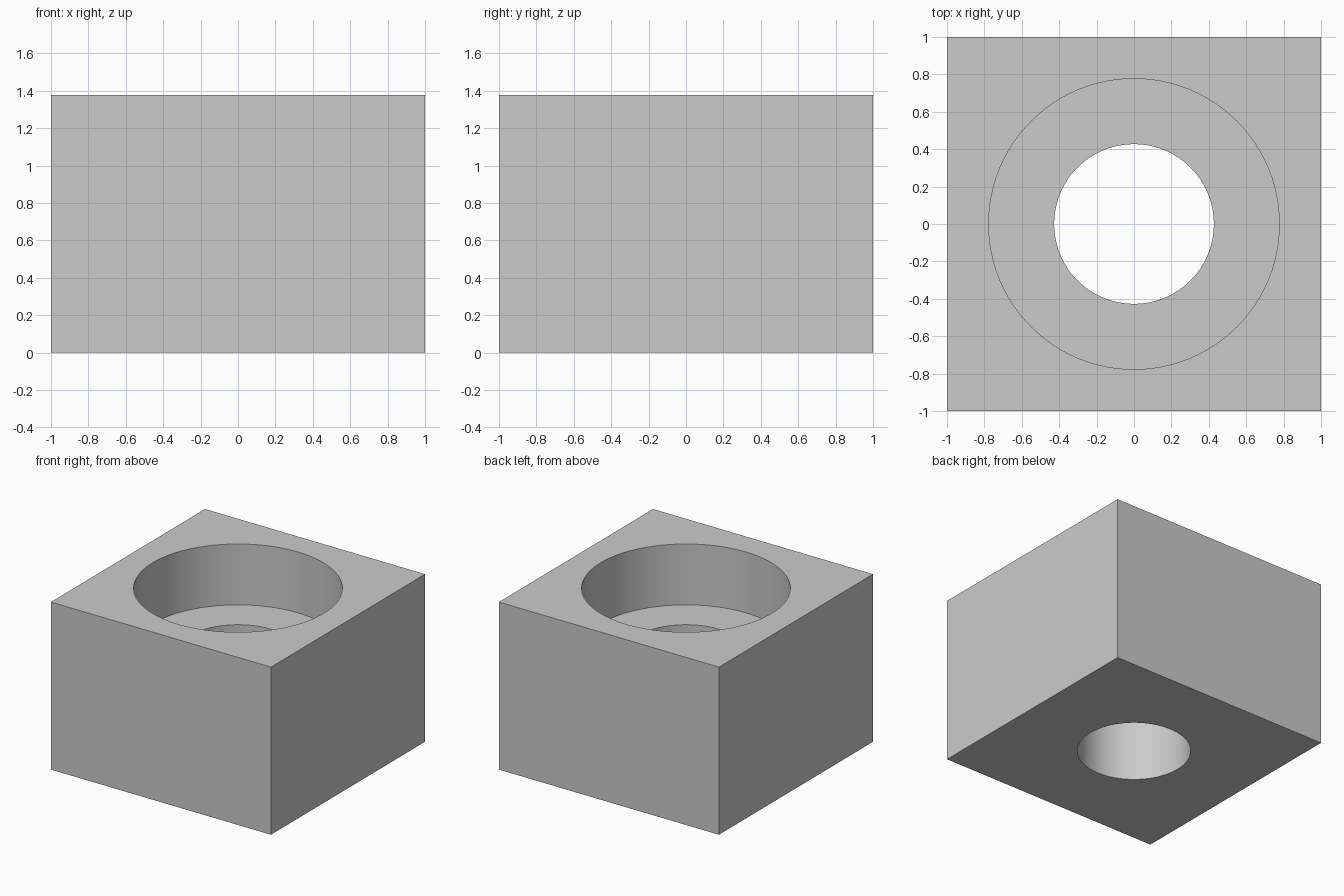
import bpy
import math

default = bpy.data.objects.get("Cube")
if default:
    bpy.data.objects.remove(default, do_unlink=True)

HEIGHT = 1.377
FLOOR = 0.877          # height of the ledge inside the counterbore
BORE_R = 0.777
HOLE_R = 0.427

grey = bpy.data.materials.new("plain grey")
grey.use_nodes = True
colour = (0.6, 0.6, 0.6, 1)
grey.diffuse_color = colour
grey.node_tree.nodes["Principled BSDF"].inputs["Base Color"].default_value = colour

# Square block
bpy.ops.mesh.primitive_cube_add(size=1, location=(0, 0, HEIGHT / 2))
block = bpy.context.object
block.name = "bored_block"
block.scale = (2, 2, HEIGHT)
bpy.ops.object.transform_apply(location=True, rotation=False, scale=True)
block.data.materials.append(grey)


def bore(name, radius, bottom, top):
    """Cut a vertical round hole through the block between two heights."""
    bpy.ops.mesh.primitive_cylinder_add(
        vertices=96, radius=radius, depth=top - bottom,
        location=(0, 0, (bottom + top) / 2))
    cutter = bpy.context.object
    cutter.name = name
    cutter.hide_render = True
    cutter.data.materials.append(grey)
    bpy.context.view_layer.objects.active = block
    cut = block.modifiers.new(name, 'BOOLEAN')
    cut.operation = 'DIFFERENCE'
    cut.solver = 'EXACT'
    cut.object = cutter
    bpy.ops.object.modifier_apply(modifier=cut.name)
    bpy.data.objects.remove(cutter, do_unlink=True)


# Wide counterbore from the top, then the narrow through hole
bore("counterbore_cutter", BORE_R, FLOOR, HEIGHT + 0.2)
bore("through_hole_cutter", HOLE_R, -0.2, HEIGHT + 0.2)

# Smooth bore walls, sharp rims
block.select_set(True)
bpy.context.view_layer.objects.active = block
bpy.ops.object.shade_smooth_by_angle(angle=math.radians(30))
